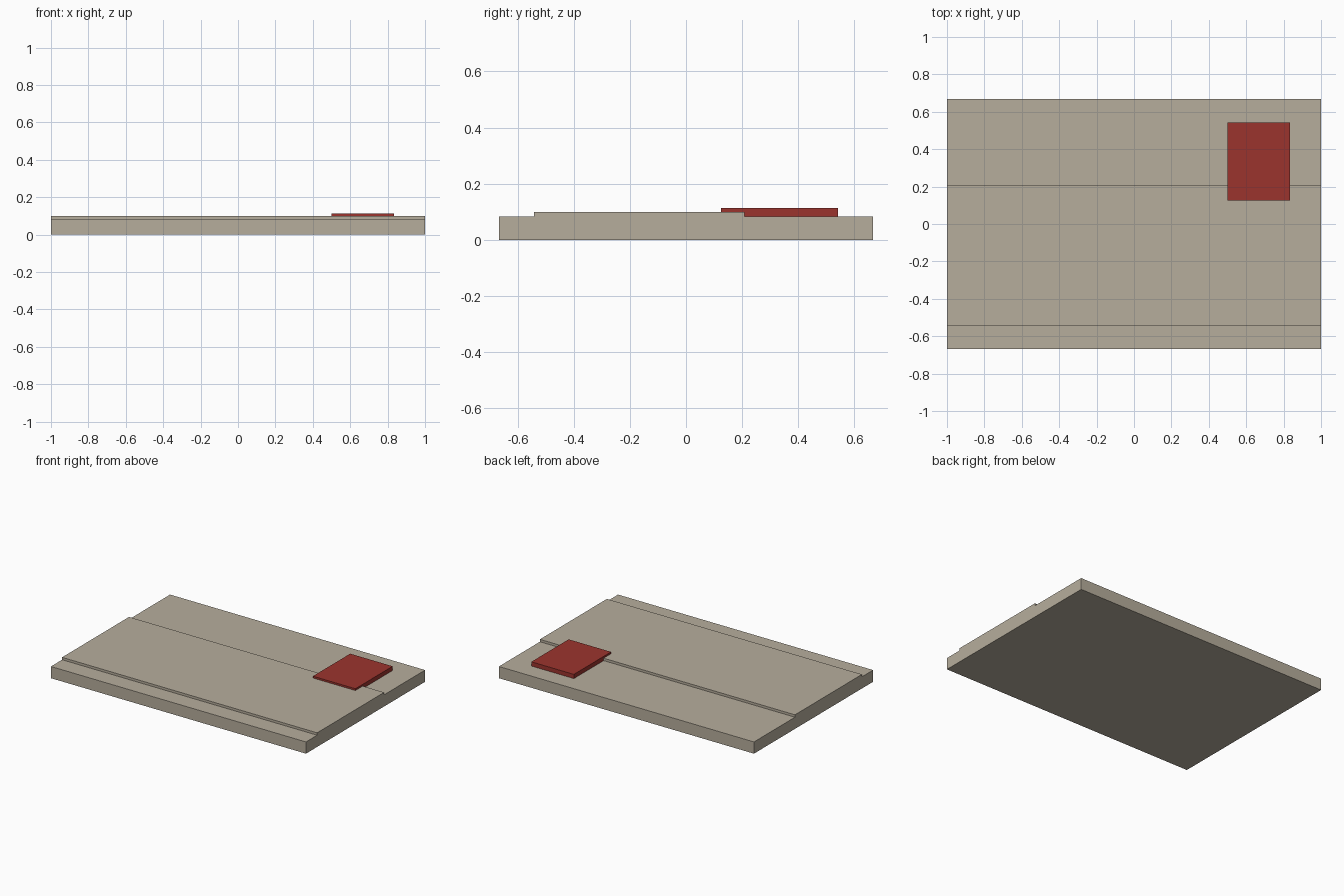
import bpy
import bmesh

cube = bpy.data.objects.get("Cube")
if cube:
    bpy.data.objects.remove(cube, do_unlink=True)


def make_material(name, rgb):
    mat = bpy.data.materials.new(name)
    mat.use_nodes = True
    color = (*rgb, 1.0)
    mat.diffuse_color = color
    mat.node_tree.nodes["Principled BSDF"].inputs["Base Color"].default_value = color
    return mat


def extrude_profile(name, profile, x_min, x_max, mat):
    """Sweep a closed (y, z) outline along x."""
    bm = bmesh.new()
    face = bm.faces.new([bm.verts.new((x_min, y, z)) for y, z in profile])
    swept = bmesh.ops.extrude_face_region(bm, geom=[face])["geom"]
    moved = [v for v in swept if isinstance(v, bmesh.types.BMVert)]
    bmesh.ops.translate(bm, verts=moved, vec=(x_max - x_min, 0, 0))
    bmesh.ops.recalc_face_normals(bm, faces=bm.faces)
    mesh = bpy.data.meshes.new(name)
    bm.to_mesh(mesh)
    bm.free()
    mesh.materials.append(mat)
    obj = bpy.data.objects.new(name, mesh)
    bpy.context.collection.objects.link(obj)
    return obj


stone = make_material("warm grey", (0.47, 0.42, 0.335))
red = make_material("dark red", (0.33, 0.034, 0.027))

half_depth, base_top, step_top = 0.667, 0.083, 0.1
step_front, step_back = -0.542, 0.208

# Slab with a low raised band across its width
extrude_profile("stepped_slab", [
    (-half_depth, 0), (half_depth, 0), (half_depth, base_top),
    (step_back, base_top), (step_back, step_top),
    (step_front, step_top), (step_front, base_top), (-half_depth, base_top),
], -1, 1, stone)

# Red plate straddling the rear step, notched to sit on both levels
extrude_profile("red_plate", [
    (0.125, step_top), (step_back, step_top), (step_back, base_top),
    (0.542, base_top), (0.542, 0.113), (0.125, 0.113),
], 0.5, 0.833, red)
